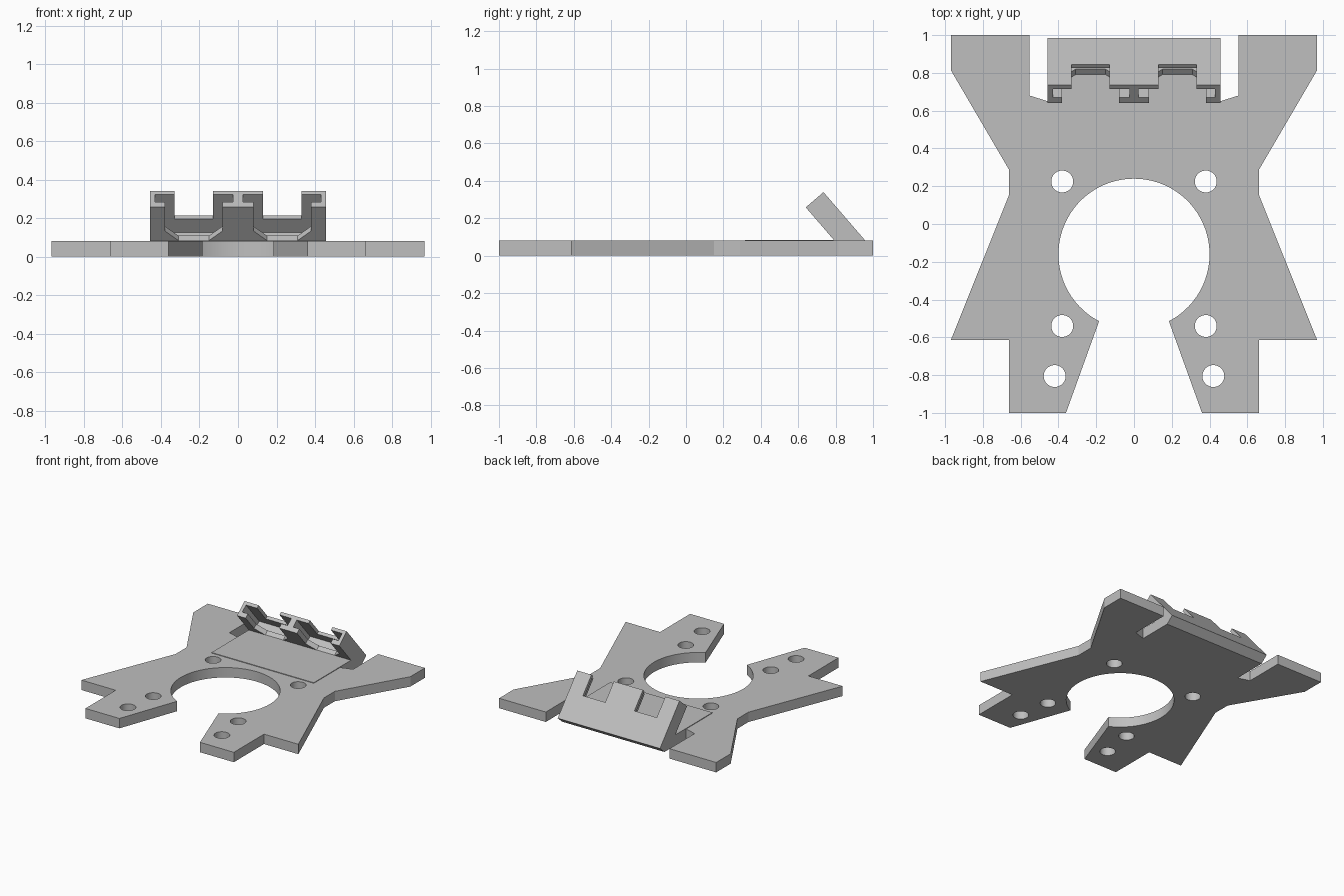
import bpy, bmesh, math
from mathutils import Matrix, Vector

cube = bpy.data.objects.get("Cube")
if cube:
    bpy.data.objects.remove(cube)

GREY = (0.52, 0.52, 0.52, 1)
grey = bpy.data.materials.new("plain grey")
grey.use_nodes = True
grey.diffuse_color = GREY
grey.node_tree.nodes["Principled BSDF"].inputs["Base Color"].default_value = GREY


def prism(name, points, lo, hi, frame=Matrix()):
    """Extrude a 2D outline from lo to hi along the frame's third axis."""
    bm = bmesh.new()
    face = bm.faces.new([bm.verts.new((u, v, lo)) for u, v in points])
    ext = bmesh.ops.extrude_face_region(bm, geom=[face])["geom"]
    top = [e for e in ext if isinstance(e, bmesh.types.BMVert)]
    bmesh.ops.translate(bm, verts=top, vec=(0, 0, hi - lo))
    bm.transform(frame)
    bmesh.ops.recalc_face_normals(bm, faces=bm.faces)
    mesh = bpy.data.meshes.new(name)
    bm.to_mesh(mesh)
    bm.free()
    mesh.materials.append(grey)
    obj = bpy.data.objects.new(name, mesh)
    bpy.context.collection.objects.link(obj)
    return obj


def cut(target, cutters):
    """Subtract the cutters, bake the result and remove the cutters."""
    for c in cutters:
        c.hide_render = True
        mod = target.modifiers.new("cut", "BOOLEAN")
        mod.operation, mod.solver, mod.object = "DIFFERENCE", "EXACT", c
    deps = bpy.context.evaluated_depsgraph_get()
    baked = bpy.data.meshes.new_from_object(target.evaluated_get(deps))
    target.modifiers.clear()
    target.data = baked
    for c in cutters:
        bpy.data.objects.remove(c)


def box(x0, x1, y0, y1):
    return [(x0, y0), (x1, y0), (x1, y1), (x0, y1)]


def circle(cx, cy, r, n=40):
    return [(cx + r * math.cos(2 * math.pi * i / n),
             cy + r * math.sin(2 * math.pi * i / n)) for i in range(n)]


# Base plate: mirrored outline with the round opening at the front
T = 0.08
CY, R = -0.16, 0.40
start = math.atan2(-0.355, 0.185)
arc = []
for i in range(33):
    a = math.pi / 2 + (start - math.pi / 2) * i / 32
    arc.append((R * math.cos(a), CY + R * math.sin(a)))
outer = [(0.36, -1), (0.663, -1), (0.663, -0.615), (0.97, -0.615),
         (0.663, 0.15), (0.663, 0.29), (0.97, 0.815), (0.97, 1),
         (0.553, 1), (0.553, 0.68), (0.457, 0.65), (0.457, 0.9)]
half = arc + outer
outline = half + [(-x, y) for x, y in reversed(half[1:])]
plate = prism("base_plate", outline, 0, T)
holes = [prism("hole_cutter", circle(s * x, y, 0.058), -0.1, 0.2)
         for s in (1, -1)
         for x, y in ((0.38, 0.225), (0.38, -0.54), (0.42, -0.805))]
cut(plate, holes)

# Thin raised pad in front of the holder
prism("raised_pad", box(-0.457, 0.457, 0.315, 0.82), T - 0.01, T + 0.005)

# Slanted holder: side profile in (y, z), swept across x
along = Vector((0, 0.653, -0.757)).normalized()
inward = Vector((0, -0.757, -0.653)).normalized()
top = Vector((0, 0.735, 0.34))
DEPTH = 0.125
side = [top, top + along * 0.383]
foot = side[1] + inward * (side[1].z / -inward.z)
front = top + inward * DEPTH
front_foot = front + along * (front.z / -along.z)
profile = [(p.y, p.z) for p in side + [foot, front_foot, front]]
yzx = Matrix(((0, 0, 1, 0), (1, 0, 0, 0), (0, 1, 0, 0), (0, 0, 0, 1)))
holder = prism("slanted_holder", profile, -0.457, 0.457, yzx)

# Holder slots: local axes are x, down the slope, and toward the front
slope = Matrix((Vector((1, 0, 0)), along, inward)).transposed().to_4x4()
slope.translation = top
cutters = []
for s in (1, -1):
    def mirrored(points):
        return [(s * x, y) for x, y in points]
    # card channel, front window with chamfered corners, back notch
    cutters.append(prism("channel_cutter", mirrored(box(0.025, 0.43, -0.1, 0.26)),
                         0.026, 0.087, slope))
    window = [(0.08, -0.1), (0.08, 0.165), (0.15, 0.23),
              (0.31, 0.23), (0.38, 0.165), (0.38, -0.1)]
    cutters.append(prism("window_cutter", mirrored(window), 0.06, 0.2, slope))
    cutters.append(prism("notch_cutter", mirrored(box(0.13, 0.33, -0.1, 0.168)),
                         -0.1, 0.05, slope))
cut(holder, cutters)

# Keep the round walls smooth and the edges sharp
bpy.ops.object.select_all(action="DESELECT")
plate.select_set(True)
bpy.context.view_layer.objects.active = plate
bpy.ops.object.shade_smooth_by_angle(angle=math.radians(20))
